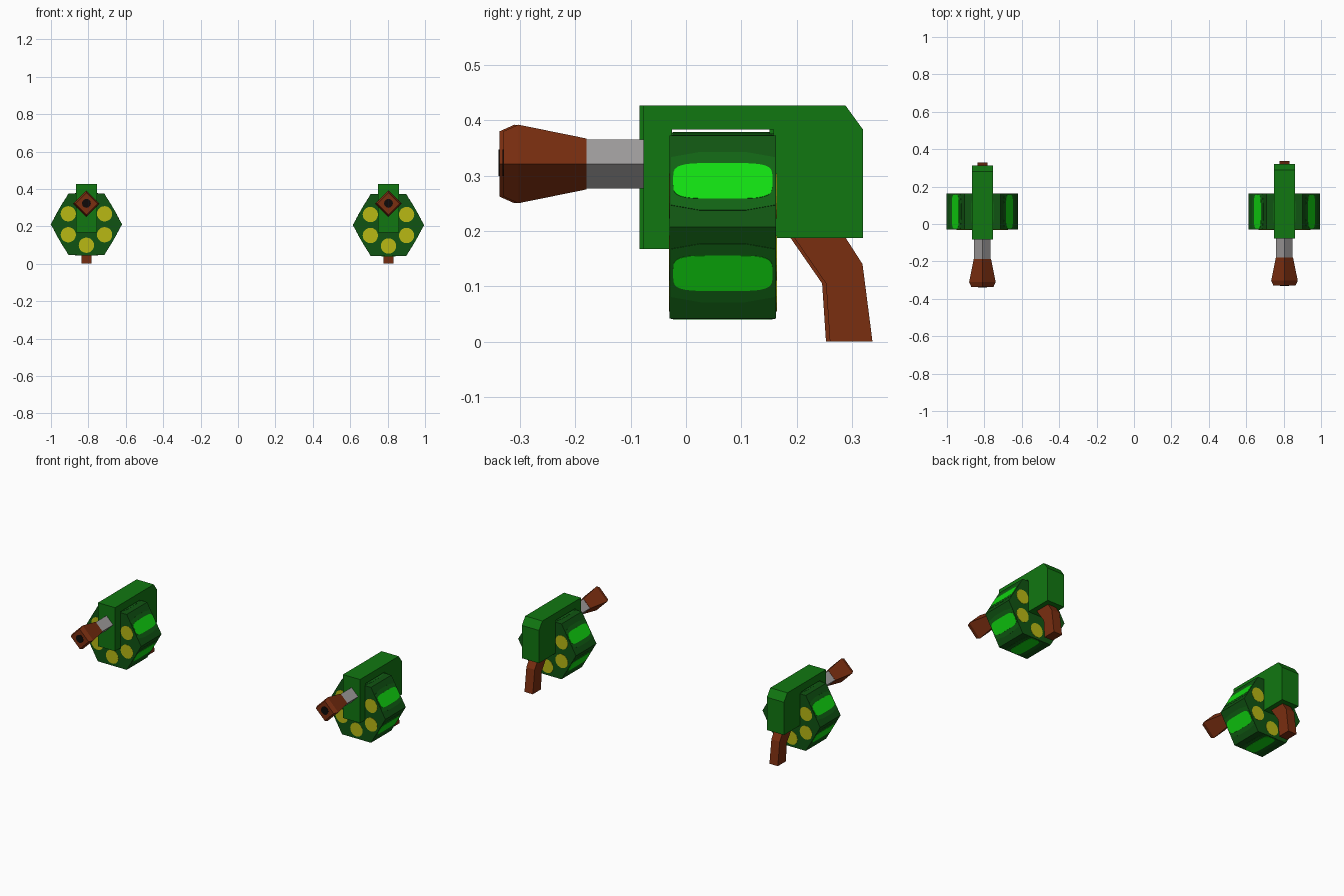
import bpy, bmesh, math
from mathutils import Matrix, Vector

if "Cube" in bpy.data.objects:
    bpy.data.objects.remove(bpy.data.objects["Cube"])


def material(name, rgb):
    lin = [((c / 255 + 0.055) / 1.055) ** 2.4 if c > 10 else c / 255 / 12.92 for c in rgb]
    m = bpy.data.materials.new(name)
    m.diffuse_color = (*lin, 1)
    m.use_nodes = True
    m.node_tree.nodes["Principled BSDF"].inputs["Base Color"].default_value = m.diffuse_color
    return m


GREEN = material("frame_green", (17, 119, 17))
DARK = material("drum_dark_green", (16, 84, 18))
MID = material("drum_mid_green", (17, 98, 20))
BRIGHT = material("bright_green", (17, 220, 17))
YELLOW = material("yellow", (184, 184, 20))
BROWN = material("brown", (122, 46, 16))
GRAY = material("gray", (160, 157, 157))
BLACK = material("black", (14, 10, 8))


def finish(bm, name, mat):
    bmesh.ops.recalc_face_normals(bm, faces=bm.faces)
    me = bpy.data.meshes.new(name)
    bm.to_mesh(me)
    bm.free()
    me.materials.append(mat)
    bpy.context.collection.objects.link(bpy.data.objects.new(name, me))


def extrude(name, pts, mat, matrix, depth):
    """Flat outline in local XY, pushed along local Z from 0 to depth."""
    bm = bmesh.new()
    lo = [bm.verts.new(matrix @ Vector((x, y, 0))) for x, y in pts]
    hi = [bm.verts.new(matrix @ Vector((x, y, depth))) for x, y in pts]
    bm.faces.new(lo)
    bm.faces.new(hi)
    n = len(pts)
    for i in range(n):
        j = (i + 1) % n
        bm.faces.new((lo[i], lo[j], hi[j], hi[i]))
    finish(bm, name, mat)


def side_profile(name, pts, mat, cx, dy, width):
    """Outline given as (y, z), centred on cx."""
    m = Matrix(((0, 0, 1, cx - width / 2), (1, 0, 0, dy), (0, 1, 0, 0), (0, 0, 0, 1)))
    extrude(name, pts, mat, m, width)


def loft(name, rings, sides, mat, cx, dy, cz):
    """Rings of (y, radius) skinned along y, with corners at the sides."""
    bm = bmesh.new()
    loops = []
    for y, r in rings:
        loops.append([bm.verts.new((cx + r * math.cos(i * math.tau / sides), y + dy,
                                    cz + r * math.sin(i * math.tau / sides)))
                      for i in range(sides)])
    bm.faces.new(loops[0])
    bm.faces.new(loops[-1])
    for a, b in zip(loops, loops[1:]):
        for i in range(sides):
            j = (i + 1) % sides
            bm.faces.new((a[i], a[j], b[j], b[i]))
    finish(bm, name, mat)


def rounded(hw, hh, power, n=32):
    """Circle (power 1) to rounded rectangle (smaller power)."""
    out = []
    for i in range(n):
        c, s = math.cos(i * math.tau / n), math.sin(i * math.tau / n)
        out.append((math.copysign(abs(c) ** power, c) * hw,
                    math.copysign(abs(s) ** power, s) * hh))
    return out


R, Y0, Y1 = 0.191, -0.03, 0.163      # drum radius and ends
YC = (Y0 + Y1) / 2
FRAME = [(-0.077, 0.167), (-0.025, 0.167), (-0.025, 0.383), (0.158, 0.383), (0.158, 0.187),
         (0.32, 0.187), (0.32, 0.383), (0.288, 0.427), (-0.077, 0.427)]
GRIP = [(0.194, 0.19), (0.287, 0.19), (0.319, 0.14), (0.337, 0), (0.26, 0), (0.253, 0.105)]
BAND = [(-0.094, -0.05), (-0.04, -0.061), (0.04, -0.061), (0.094, -0.05),
        (0.094, 0.05), (0.04, 0.061), (-0.04, 0.061), (-0.094, 0.05)]


def gun(tag, cx, dy, drum_z):
    # frame with an open slot for the drum, and the bent grip
    side_profile(tag + "_frame", FRAME, GREEN, cx, dy, 0.113)
    side_profile(tag + "_grip", GRIP, BROWN, cx, dy, 0.055)
    # diamond barrel, flared muzzle and bore
    loft(tag + "_barrel", [(-0.19, 0.044), (-0.07, 0.044)], 4, GRAY, cx, dy, 0.321)
    loft(tag + "_muzzle", [(-0.33, 0.059), (-0.303, 0.071), (-0.18, 0.046)], 4,
         BROWN, cx, dy, 0.321)
    loft(tag + "_bore", [(-0.332, 0.024), (-0.325, 0.024)], 12, BLACK, cx, dy, 0.323)
    # six sided drum
    loft(tag + "_drum", [(Y0, R), (Y1, R)], 6, DARK, cx, 0, drum_z)
    for k in range(6):
        a = math.radians(30 + 60 * k)
        nrm = Vector((math.cos(a), 0, math.sin(a)))
        tan = Vector((-math.sin(a), 0, math.cos(a)))
        base = Vector((cx, YC, drum_z)) + nrm * (R * math.cos(math.pi / 6) - 0.001)
        m = Matrix.Translation(base) @ Matrix(
            (Vector((0, 1, 0)), tan, nrm)).transposed().to_4x4()
        # flute band and bright window on each flat
        extrude(f"{tag}_flute_band_{k}", BAND, MID, m, 0.002)
        extrude(f"{tag}_flute_{k}", rounded(0.09, 0.037, 0.45), BRIGHT, m, 0.003)
        # chamber discs on both ends
        for end, y in (("front", Y0 - 0.001), ("back", Y1 - 0.001)):
            pos = Vector((cx, y, drum_z)) + nrm * 0.112
            d = Matrix.Translation(pos) @ Matrix.Rotation(-math.pi / 2, 4, 'X')
            extrude(f"{tag}_{end}_chamber_{k}", rounded(0.041, 0.041, 1, 20), YELLOW, d, 0.002)


gun("right", 0.8045, 0, 0.207)
gun("left", -0.8105, -0.007, 0.211)
